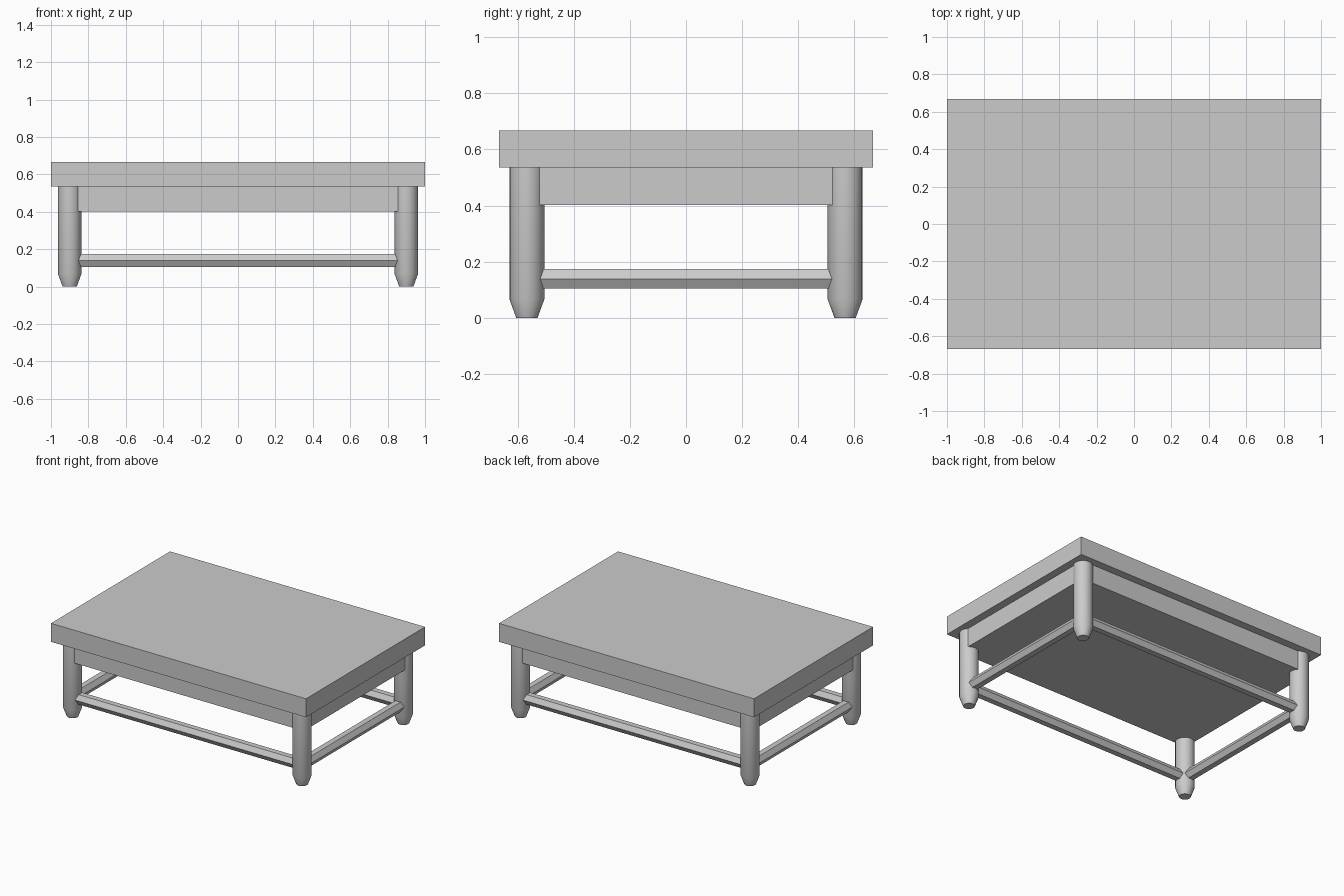
import bpy
from math import pi, radians

if "Cube" in bpy.data.objects:
    bpy.data.objects.remove(bpy.data.objects["Cube"])

TOP_Z, SLAB_Z, APRON_Z = 0.667, 0.536, 0.402
LEG_X, LEG_Y = 0.9, 0.567


def box(name, hx, hy, z0, z1):
    bpy.ops.mesh.primitive_cube_add(size=1, location=(0, 0, (z0 + z1) / 2))
    ob = bpy.context.object
    ob.name = name
    ob.scale = (2 * hx, 2 * hy, z1 - z0)
    bpy.ops.object.transform_apply(location=False, rotation=False, scale=True)
    return ob


def lathe(name, profile, x, y, sides=16):
    """Closed turned solid from (radius, z) rings."""
    from math import cos, sin
    verts = [(r * cos(2 * pi * i / sides), r * sin(2 * pi * i / sides), z)
             for r, z in profile for i in range(sides)]
    faces = [tuple(reversed(range(sides)))]
    for k in range(len(profile) - 1):
        for i in range(sides):
            j = (i + 1) % sides
            a, b = k * sides, (k + 1) * sides
            faces.append((a + i, a + j, b + j, b + i))
    faces.append(tuple(range(len(verts) - sides, len(verts))))
    mesh = bpy.data.meshes.new(name)
    mesh.from_pydata(verts, [], faces)
    ob = bpy.data.objects.new(name, mesh)
    ob.location = (x, y, 0)
    bpy.context.collection.objects.link(ob)
    bpy.ops.object.select_all(action='DESELECT')
    ob.select_set(True)
    bpy.context.view_layer.objects.active = ob
    bpy.ops.object.shade_smooth_by_angle(angle=radians(25))
    return ob


def hex_bar(name, length, loc, turn):
    """Six-sided rail with an edge facing outward and a flat on top."""
    bpy.ops.mesh.primitive_cylinder_add(vertices=6, radius=0.04, depth=length,
                                        location=loc, rotation=(0, pi / 2, turn))
    bpy.context.object.name = name


# Table top and the solid block beneath it
box("table_top", 1.0, TOP_Z, SLAB_Z, TOP_Z)
box("apron", 0.944, 0.611, APRON_Z, SLAB_Z)

# Round legs with tapered feet
leg_profile = [(0.038, 0), (0.0625, 0.067), (0.0625, SLAB_Z)]
for sx, side in ((-1, "left"), (1, "right")):
    for sy, end in ((-1, "front"), (1, "back")):
        lathe(f"{end}_{side}_leg", leg_profile, sx * LEG_X, sy * LEG_Y)

# Stretchers between the legs
for s, end, side in ((-1, "front", "left"), (1, "back", "right")):
    hex_bar(f"{end}_stretcher", 2 * LEG_X, (0, s * LEG_Y, 0.139), 0)
    hex_bar(f"{side}_stretcher", 2 * LEG_Y, (s * LEG_X, 0, 0.139), pi / 2)
